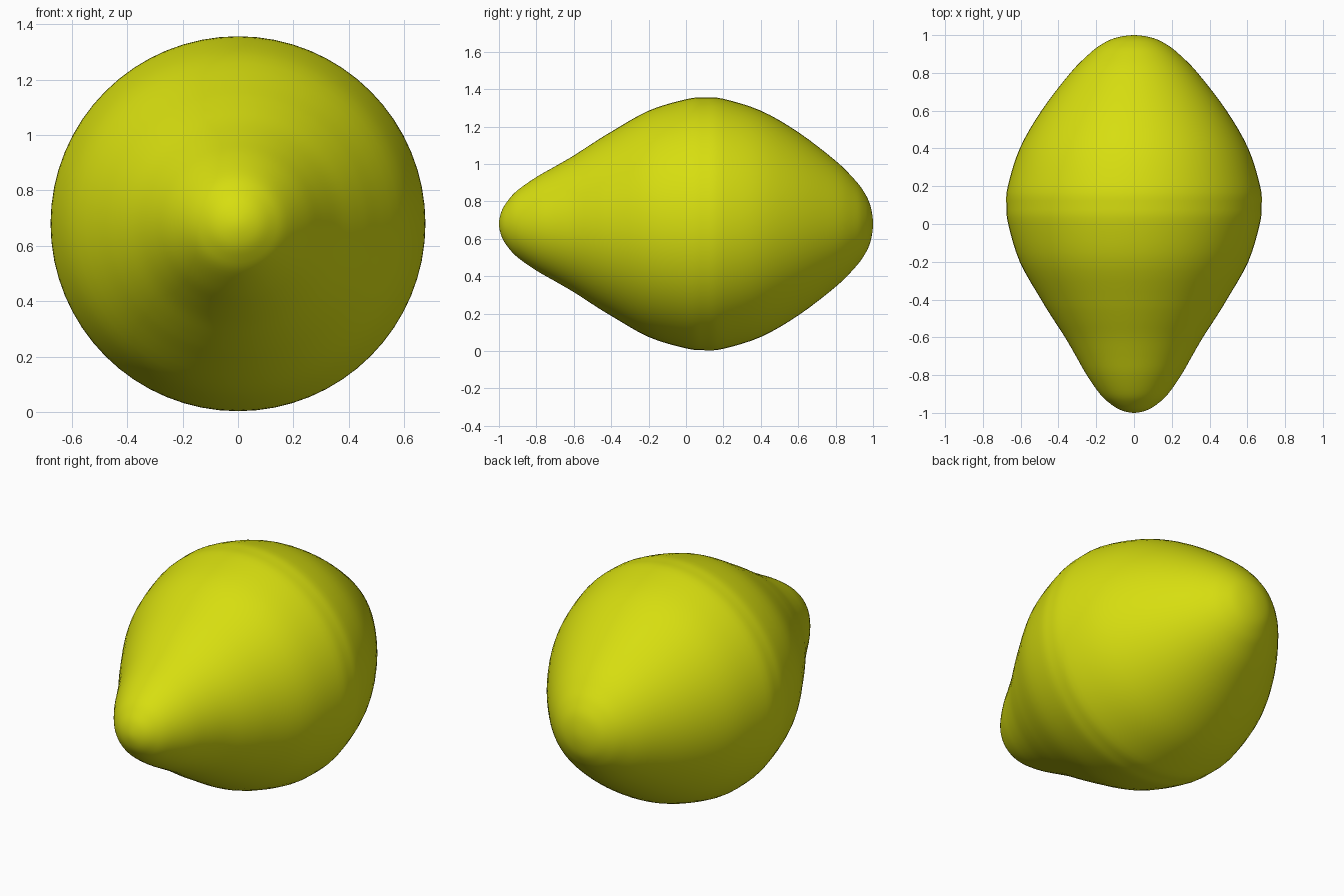
import bpy, bmesh, math
from mathutils import Matrix, Vector

if "Cube" in bpy.data.objects:
    bpy.data.objects.remove(bpy.data.objects["Cube"])

SEGMENTS, STEPS = 64, 4
CENTRE_Z = 0.68

# Half outline of the fruit (y, radius), from stem tip to blossom end
profile = [(-1, 0), (-0.985, 0.07), (-0.95, 0.127), (-0.9, 0.18), (-0.8, 0.25),
           (-0.7, 0.307), (-0.6, 0.365), (-0.5, 0.43), (-0.4, 0.492), (-0.2, 0.605),
           (0, 0.666), (0.1, 0.676), (0.2, 0.668), (0.4, 0.605), (0.6, 0.49),
           (0.8, 0.337), (0.9, 0.238), (0.95, 0.173), (0.985, 0.1), (1, 0)]


def smooth_curve(pts):
    """Catmull-Rom curve, mirrored over the axis so both poles are round."""
    p = [Vector(q) for q in pts]
    p = [Vector((p[1].x, -p[1].y))] + p + [Vector((p[-2].x, -p[-2].y))]
    out = []
    for a, b, c, d in zip(p, p[1:], p[2:], p[3:]):
        for i in range(STEPS):
            t = i / STEPS
            out.append(0.5 * (2 * b + (c - a) * t + (2 * a - 5 * b + 4 * c - d) * t * t
                              + (3 * b - a - 3 * c + d) * t ** 3))
    return out + [p[-2]]


# Lathe the outline around the y axis
bm = bmesh.new()
verts = [bm.verts.new((max(r, 0), y, 0)) for y, r in smooth_curve(profile)]
edges = [bm.edges.new(pair) for pair in zip(verts, verts[1:])]
bmesh.ops.spin(bm, geom=verts + edges, cent=(0, 0, 0), axis=(0, 1, 0),
               angle=math.tau, steps=SEGMENTS, use_merge=False)
bmesh.ops.remove_doubles(bm, verts=bm.verts, dist=1e-4)
bmesh.ops.recalc_face_normals(bm, faces=bm.faces)
bm.transform(Matrix.Translation((0, 0, CENTRE_Z)))
for f in bm.faces:
    f.smooth = True

mesh = bpy.data.meshes.new("lemon")
bm.to_mesh(mesh)
bm.free()
lemon = bpy.data.objects.new("lemon", mesh)
bpy.context.collection.objects.link(lemon)

# Yellow-green peel
peel = bpy.data.materials.new("peel")
peel.diffuse_color = (0.68, 0.73, 0.005, 1)
peel.use_nodes = True
peel.node_tree.nodes["Principled BSDF"].inputs["Base Color"].default_value = peel.diffuse_color
mesh.materials.append(peel)
